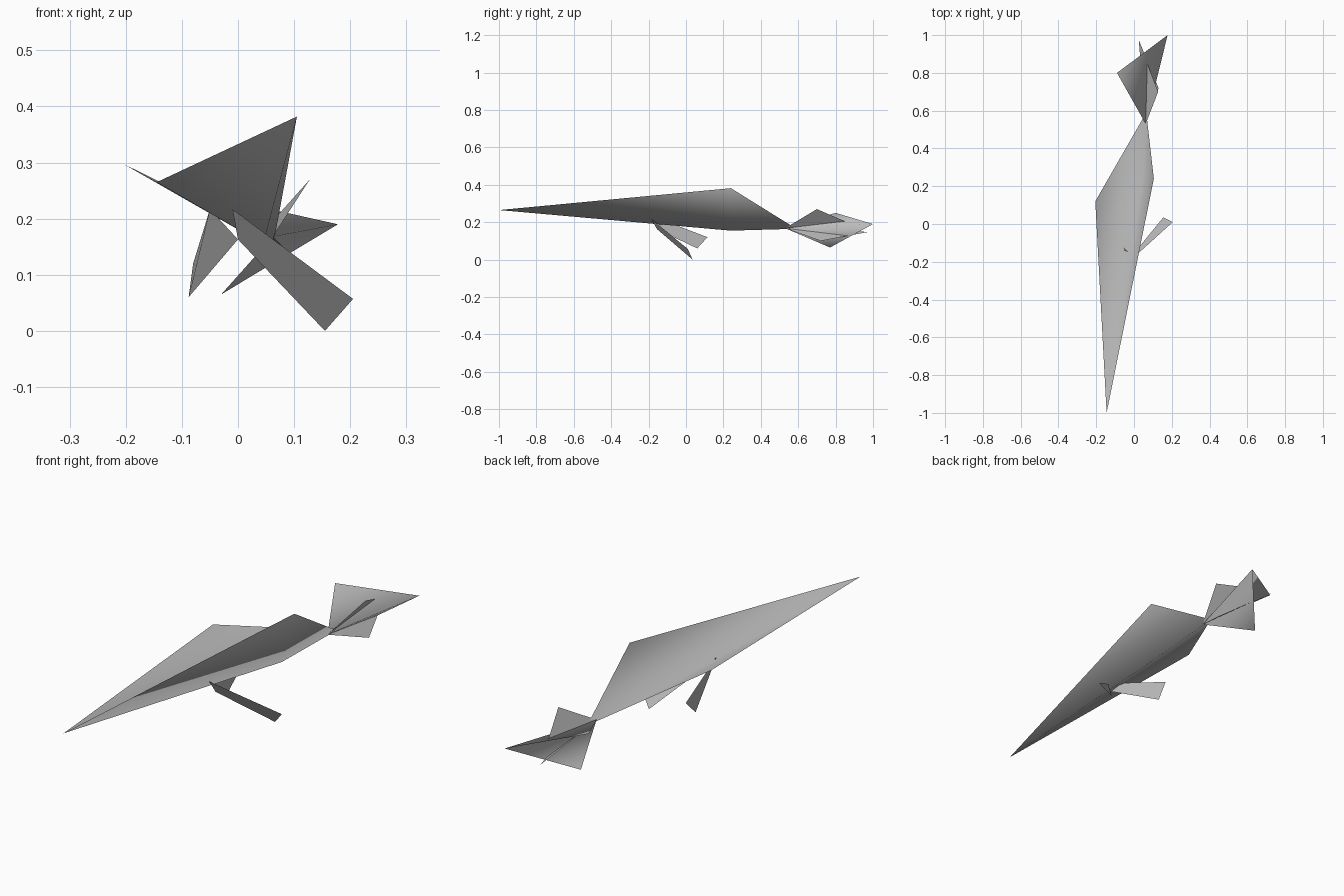
import bpy
import bmesh

old = bpy.data.objects.get("Cube")
if old:
    bpy.data.objects.remove(old, do_unlink=True)

grey = bpy.data.materials.new("plain_grey")
grey.use_nodes = True
colour = (0.5, 0.5, 0.5, 1)
grey.diffuse_color = colour
grey.node_tree.nodes["Principled BSDF"].inputs["Base Color"].default_value = colour


def sheet(name, points, faces):
    """Thin smooth-shaded folded sheet; faces are strings of point letters."""
    bm = bmesh.new()
    verts = {key: bm.verts.new(co) for key, co in points.items()}
    for face in faces:
        bm.faces.new([verts[k] for k in face]).smooth = True
    mesh = bpy.data.meshes.new(name)
    bm.to_mesh(mesh)
    bm.free()
    mesh.materials.append(grey)
    obj = bpy.data.objects.new(name, mesh)
    bpy.context.collection.objects.link(obj)
    return obj


# Body: two long wings folded along a keel (n nose, k keel, t tail joint)
sheet("body", {
    "n": (-0.145, -1.0, 0.265),
    "r": (-0.205, 0.12, 0.298),
    "l": (0.105, 0.24, 0.382),
    "k": (0.045, 0.24, 0.155),
    "t": (0.065, 0.59, 0.165),
}, ["nkl", "ktl", "nrk", "rtk"])

# Front flippers: narrow blades reaching out and down from the keel
keel = (0.0, -0.155, 0.163)
sheet("left_flipper", {
    "a": (-0.01, -0.185, 0.217), "b": keel,
    "c": (0.155, 0.035, 0.0), "d": (0.205, 0.01, 0.057),
}, ["abcd"])
sheet("right_flipper", {
    "a": (-0.05, -0.14, 0.217), "b": keel,
    "c": (-0.088, 0.06, 0.06), "d": (-0.08, 0.115, 0.12),
}, ["adcb"])

# Tail: a folded fan and two small fins, all spreading from one joint
joint = (0.062, 0.53, 0.168)
sheet("tail_fan", {
    "j": joint, "u": (-0.09, 0.8, 0.25),
    "e": (0.178, 1.0, 0.19), "d": (-0.03, 0.77, 0.065),
}, ["jeu", "jde"])
sheet("upper_tail_fin", {
    "j": joint, "a": (0.128, 0.70, 0.27), "b": (0.07, 0.85, 0.205),
}, ["jab"])
sheet("lower_tail_fin", {
    "j": joint, "a": (0.13, 0.72, 0.1), "b": (0.025, 0.975, 0.148),
}, ["jab"])
